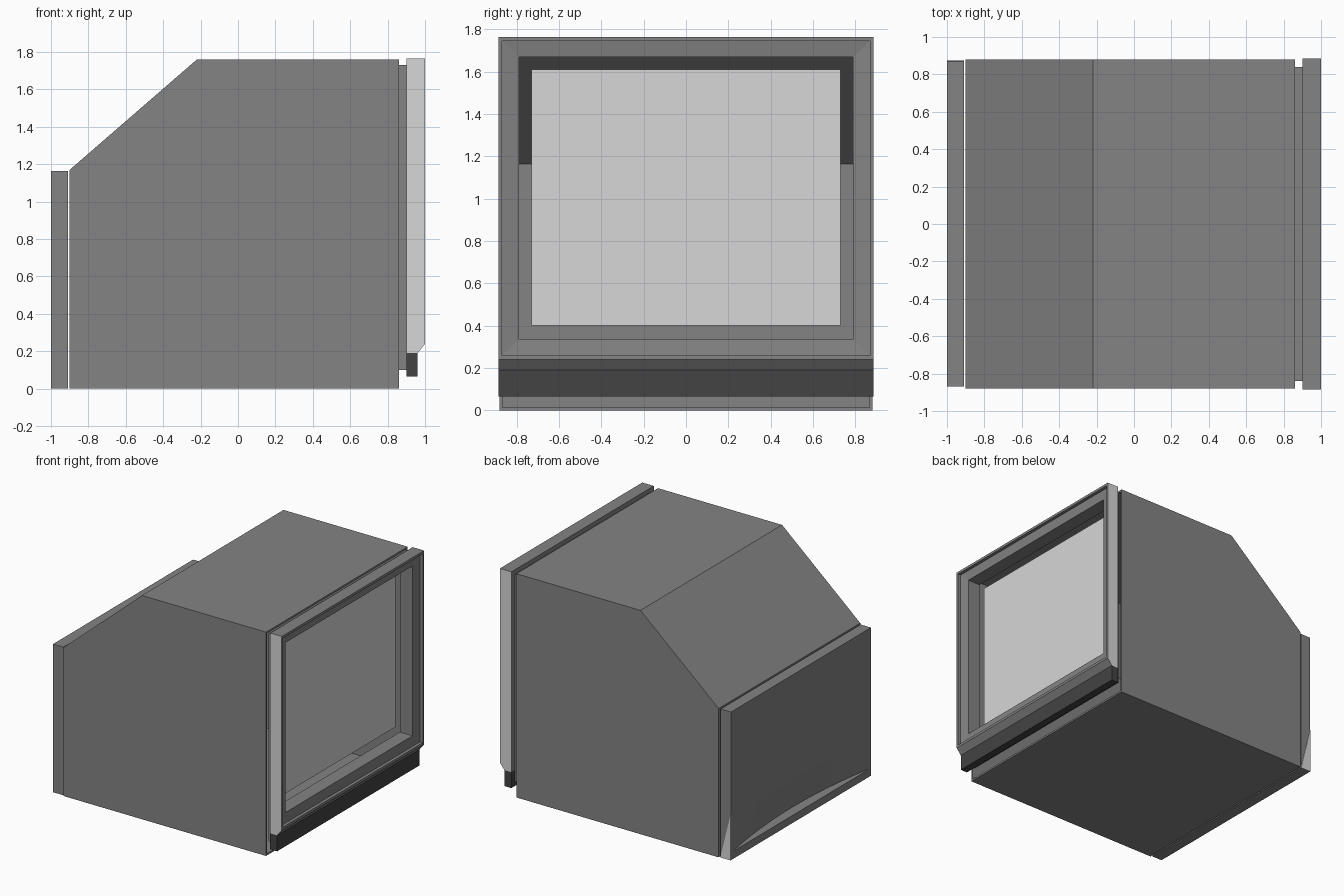
import bpy
import bmesh

cube = bpy.data.objects.get("Cube")
if cube:
    bpy.data.objects.remove(cube, do_unlink=True)


def material(name, value):
    mat = bpy.data.materials.new(name)
    mat.use_nodes = True
    colour = (value, value, value, 1)
    mat.diffuse_color = colour
    mat.node_tree.nodes["Principled BSDF"].inputs["Base Color"].default_value = colour
    return mat


GREY = material("mid_grey", 0.23)
LIGHT = material("light_grey", 0.68)
DARK = material("dark_grey", 0.057)


def loft(name, sections, mats, closed=False):
    """Skin a row of equal-length point loops, capped or joined end to start."""
    bm = bmesh.new()
    rows = [[bm.verts.new(p) for p in s] for s in sections]
    pairs = list(zip(rows, rows[1:]))
    if closed:
        pairs.append((rows[-1], rows[0]))
    else:
        bm.faces.new(rows[0])
        bm.faces.new(rows[-1])
    for a, b in pairs:
        for i in range(len(a)):
            j = (i + 1) % len(a)
            bm.faces.new((a[i], a[j], b[j], b[i]))
    bmesh.ops.recalc_face_normals(bm, faces=bm.faces[:])
    mesh = bpy.data.meshes.new(name)
    bm.to_mesh(mesh)
    bm.free()
    for m in mats:
        mesh.materials.append(m)
    obj = bpy.data.objects.new(name, mesh)
    bpy.context.collection.objects.link(obj)
    return obj


def prism(name, profile, y0, y1, mat):
    """Extrude an (x, z) profile along y."""
    return loft(name, [[(x, y, z) for x, z in profile] for y in (y0, y1)], [mat])


def rect(half, low, high, x):
    return [(x, -half, low), (x, half, low), (x, half, high), (x, -half, high)]


# Hollow housing with a sloped upper back and an open front
body = prism("housing", [(0.86, 0), (0.86, 1.76), (-0.22, 1.76), (-0.9, 1.17), (-0.9, 0)],
             -0.88, 0.88, GREY)
bm = bmesh.new()
bm.from_mesh(body.data)
front = [f for f in bm.faces if f.normal.x > 0.9]
bmesh.ops.delete(bm, geom=front, context='FACES')
bm.to_mesh(body.data)
bm.free()
shell = body.modifiers.new("wall", 'SOLIDIFY')
shell.thickness = 0.02
shell.offset = -1

# Neck ring joining the housing and the bezel
opening = (0.79, 0.335, 1.67)
loft("neck_ring", [rect(0.84, 0.1, 1.73, 0.855), rect(0.84, 0.1, 1.73, 0.9),
                   rect(*opening, 0.9), rect(*opening, 0.855)], [GREY], closed=True)

# Bezel: chamfered chin, thin rim, recessed face and opening
bezel = loft("bezel", [
    rect(0.885, 0.19, 1.765, 0.9),
    rect(0.885, 0.19, 1.765, 0.96),
    rect(0.885, 0.24, 1.765, 1.0),
    rect(0.868, 0.26, 1.745, 1.0),
    rect(0.868, 0.26, 1.745, 0.975),
    rect(*opening, 0.965),
    rect(*opening, 0.9)], [GREY, LIGHT], closed=True)
for face in bezel.data.polygons:
    if abs(face.center.y) > 0.88:
        face.material_index = 1

# Dark strip under the bezel
prism("chin_strip", [(0.9, 0.065), (0.96, 0.065), (0.96, 0.19), (0.9, 0.19)],
      -0.885, 0.885, DARK)

# Screen plate floating inside the opening
loft("screen", [rect(0.73, 0.4, 1.61, x) for x in (0.85, 0.86)], [LIGHT])


# Back panel with a curved scoop and ledge near the bottom
def panel_section(y):
    depth = max(0, 0.075 * (1 - (y / 0.83) ** 2))
    outline = [(-0.91, 0), (-1, 0), (-1, 0.06), (-1 + depth, 0.065),
               (-1, 0.34), (-1, 1.165), (-0.91, 1.165)]
    return [(x, y, z) for x, z in outline]


columns = [-0.87] + [0.83 * i / 6 for i in range(-6, 7)] + [0.87]
loft("back_panel", [panel_section(y) for y in columns], [GREY])

# Light wedge on the left end of the back panel
prism("panel_wedge", [(-1, 0), (-0.91, 0), (-1, 0.36)], 0.87, 0.874, LIGHT)
